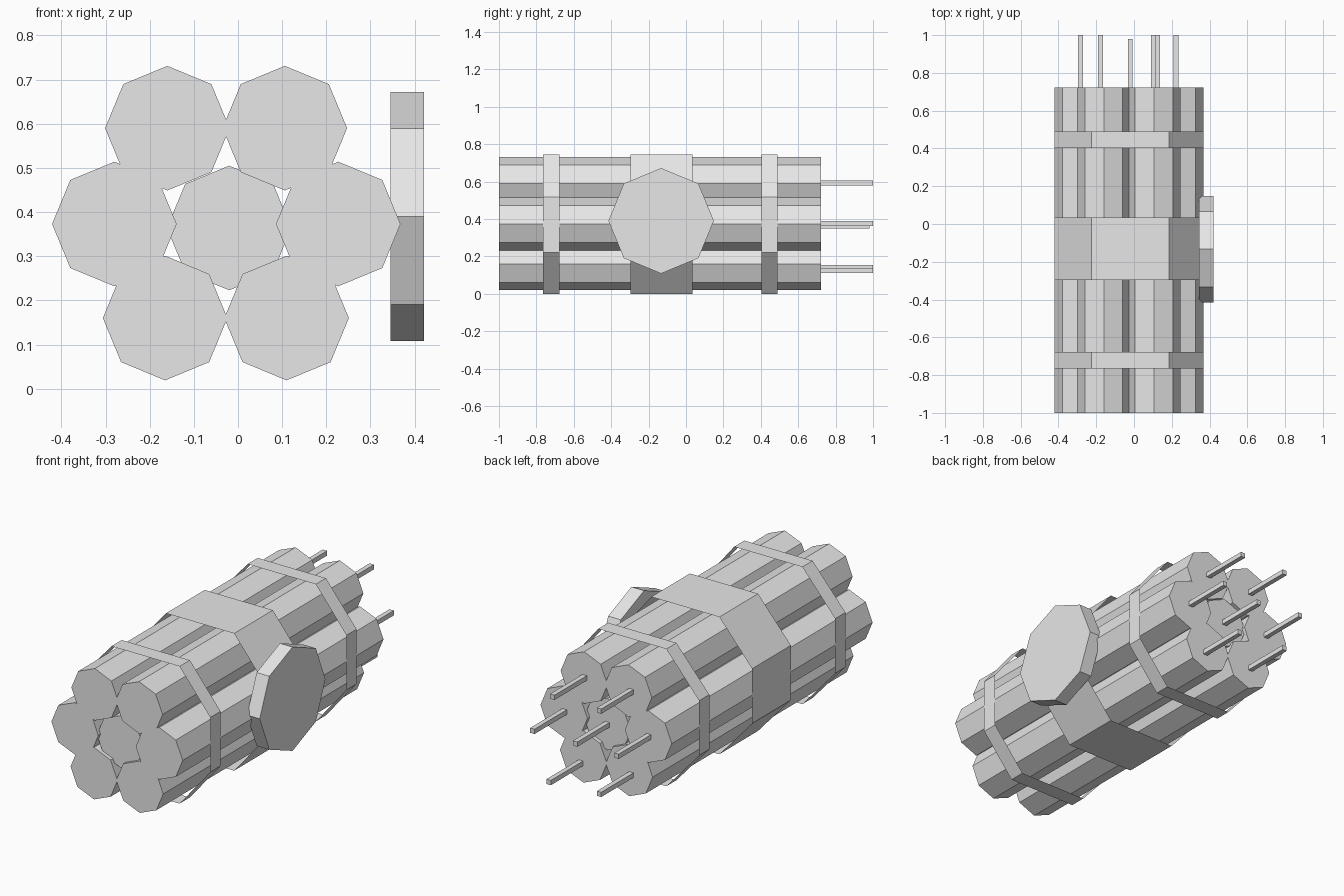
import bpy, bmesh
from math import radians
from mathutils import Matrix, Vector

if "Cube" in bpy.data.objects:
    bpy.data.objects.remove(bpy.data.objects["Cube"], do_unlink=True)

grey = bpy.data.materials.new("plain_grey")
grey.use_nodes = True
grey.diffuse_color = (0.8, 0.8, 0.8, 1)
grey.node_tree.nodes["Principled BSDF"].inputs["Base Color"].default_value = (0.8, 0.8, 0.8, 1)


def finish(name, bm):
    bmesh.ops.recalc_face_normals(bm, faces=bm.faces)
    mesh = bpy.data.meshes.new(name)
    bm.to_mesh(mesh)
    bm.free()
    mesh.materials.append(grey)
    obj = bpy.data.objects.new(name, mesh)
    bpy.context.collection.objects.link(obj)
    return obj


def octagon(name, centre, radius, depth, axis):
    """Eight-sided prism with corners pointing along the main axes."""
    bm = bmesh.new()
    bmesh.ops.create_cone(bm, cap_ends=True, segments=8, radius1=radius,
                          radius2=radius, depth=depth)
    bm.transform(Matrix.Translation(centre) @ Matrix.Rotation(radians(90), 4, axis))
    return finish(name, bm)


def wire(name, x, z, start, end):
    bm = bmesh.new()
    bmesh.ops.create_cube(bm, size=1)
    bm.transform(Matrix.Translation((x, (start + end) / 2, z))
                 @ Matrix.Diagonal((0.026, end - start, 0.026, 1)))
    return finish(name, bm)


def band(name, start, end):
    """Thin open strap wrapped around the bundle."""
    profile = [(-0.225, 0.745), (0.185, 0.745), (0.369, 0.517), (0.369, 0.22),
               (0.185, 0), (-0.225, 0), (-0.422, 0.22), (-0.422, 0.517)]
    bm = bmesh.new()
    rings = [[bm.verts.new((x, y, z)) for x, z in profile] for y in (start, end)]
    for i in range(len(profile)):
        j = (i + 1) % len(profile)
        bm.faces.new((rings[0][i], rings[0][j], rings[1][j], rings[1][i]))
    return finish(name, bm)


# Sticks with their wires: stick x, z, wire x, z, shortening at each end
sticks = {
    "top_right": (-0.16, 0.59, -0.178, 0.592, 0),
    "top_left": (0.106, 0.59, 0.103, 0.592, 0),
    "middle_right": (-0.28, 0.373, -0.283, 0.375, 0),
    "middle_left": (0.227, 0.373, 0.223, 0.375, 0),
    "bottom_right": (-0.165, 0.16, -0.178, 0.14, 0),
    "bottom_left": (0.11, 0.16, 0.125, 0.123, 0),
    "centre": (-0.02, 0.364, -0.02, 0.363, 0.02),
}
for label, (x, z, wx, wz, cut) in sticks.items():
    front, back = -1 + cut, 0.723 - cut
    octagon(label + "_stick", Vector((x, (front + back) / 2, z)), 0.141, back - front, 'X')
    wire(label + "_wire", wx, wz, back - 0.03, 1 - cut)

# Straps
band("front_strap", -0.765, -0.677)
band("wide_strap", -0.297, 0.035)
band("back_strap", 0.403, 0.49)

# Side dial
octagon("dial", Vector((0.383, -0.133, 0.39)), 0.282, 0.076, 'Y')
